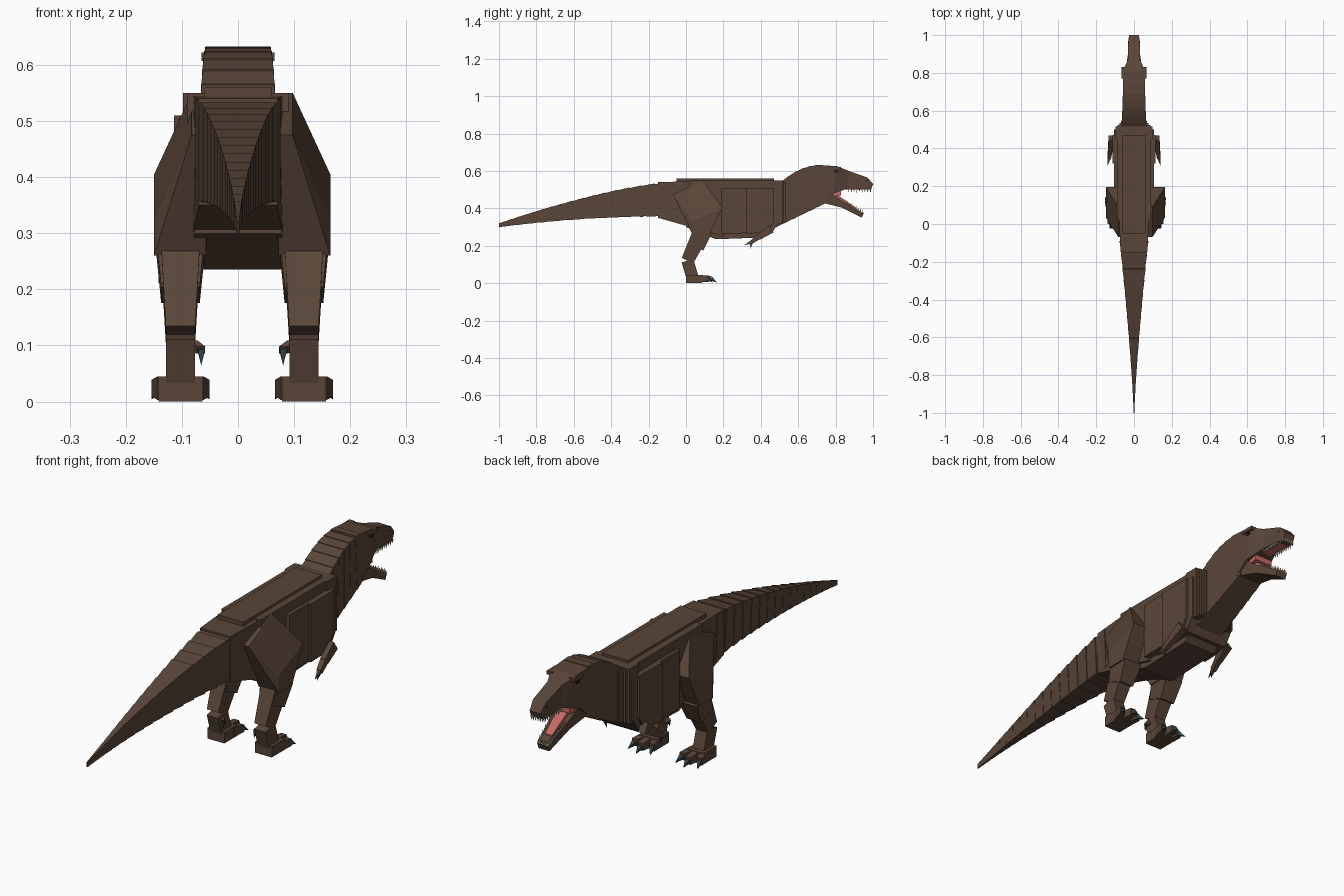
import bpy, bmesh, math
from mathutils import Vector

cube = bpy.data.objects.get("Cube")
if cube:
    bpy.data.objects.remove(cube, do_unlink=True)


def material(name, *rgb):
    mat = bpy.data.materials.new(name)
    mat.use_nodes = True
    mat.diffuse_color = (*rgb, 1)
    shader = mat.node_tree.nodes["Principled BSDF"]
    shader.inputs["Base Color"].default_value = mat.diffuse_color
    return mat


HIDE = material("brown_hide", 0.1, 0.06, 0.04)
CLAW = material("slate_claw", 0.03, 0.05, 0.06)
TOOTH = material("ivory_tooth", 0.55, 0.55, 0.36)
GUM = material("pink_mouth", 0.55, 0.14, 0.13)
EYE = material("dark_eye", 0.01, 0.01, 0.01)
SIDES = (("left", 1), ("right", -1))


def hull(name, points, mat=HIDE):
    """Flat-faced convex solid around the points."""
    bm = bmesh.new()
    for point in points:
        bm.verts.new(point)
    bmesh.ops.convex_hull(bm, input=bm.verts)
    loose = [vert for vert in bm.verts if not vert.link_faces]
    bmesh.ops.delete(bm, geom=loose, context='VERTS')
    bmesh.ops.dissolve_limit(bm, angle_limit=0.02, verts=bm.verts, edges=bm.edges)
    bmesh.ops.recalc_face_normals(bm, faces=bm.faces)
    mesh = bpy.data.meshes.new(name)
    bm.to_mesh(mesh)
    bm.free()
    mesh.materials.append(mat)
    bpy.context.collection.objects.link(bpy.data.objects.new(name, mesh))


def prism(name, half_width, profile, mat=HIDE, centre=0.0):
    """Side profile of (y, z) points carried across x."""
    hull(name, [(centre + side * half_width, y, z) for side in (-1, 1) for y, z in profile], mat)


def box(name, half_width, back, front, low, high, mat=HIDE, centre=0.0):
    corners = [(y, z) for y in (back, front) for z in (low, high)]
    prism(name, half_width, corners, mat, centre)


def ring(section, scale):
    """Rectangle from its top (y, z), bottom (y, z) and half width."""
    top, bottom = Vector(section[0:2]), Vector(section[2:4])
    middle = (top + bottom) / 2
    ends = [middle + (end - middle) * scale for end in (top, bottom)]
    return [(side * section[4] * scale, *end) for side in (-1, 1) for end in ends]


def chain(name, sections, step=1.0, mat=HIDE):
    """Row of tapered blocks; step enlarges each starting end."""
    for i, (start, end) in enumerate(zip(sections, sections[1:])):
        hull(f"{name}_{i + 1}", ring(start, step) + ring(end, 1), mat)


def blend(start, end, count, arch=0.0):
    """Even sections from start to end, with the top line arched."""
    sections = []
    for i in range(count + 1):
        t = i / count
        section = [a + (b - a) * t for a, b in zip(start, end)]
        section[1] += arch * math.sin(math.pi * t)
        sections.append(section)
    return sections


def beam(name, start, end, width, depth, taper=1.0, mat=HIDE):
    """Square bar between two points, narrowing by taper."""
    start, end = Vector(start), Vector(end)
    across = Vector((width / 2, 0, 0))
    up = (end - start).cross(across).normalized() * depth / 2
    hull(name, [point + (across * a + up * b) * size
                for point, size in ((start, 1), (end, taper))
                for a in (-1, 1) for b in (-1, 1)], mat)


def spike(name, base, tip, radius, mat):
    """Four-sided pointed claw or tooth."""
    base, tip = Vector(base), Vector(tip)
    across = (tip - base).orthogonal().normalized() * radius
    other = (tip - base).normalized().cross(across)
    hull(name, [tip] + [base + d for d in (across, other, -across, -other)], mat)


# Tail: stepped blocks, shorter and thinner towards the tip
tail = []
BLOCKS = 18
for i in range(BLOCKS + 1):
    t = 1 - (1 - i / BLOCKS) ** 1.4
    y = -0.1 - 0.9 * t
    top = 0.535 - 0.215 * t ** 1.4
    bottom = 0.36 - 0.06 * t ** 2
    tail.append((y, top, y + 0.01 * (1 - t), bottom, 0.07 * (1 - t) ** 1.3 + 0.002))
chain("tail_block", tail, 1.05)

# Hips, trunk and belly
chain("hip_block", blend((-0.15, 0.54, -0.15, 0.35, 0.07), (0.2, 0.55, 0.2, 0.25, 0.09), 4))
box("trunk", 0.09, 0.02, 0.51, 0.34, 0.55)
box("back_plate", 0.06, -0.05, 0.47, 0.5, 0.56)
prism("belly", 0.078, [(0, 0.3), (0.16, 0.235), (0.42, 0.245), (0.51, 0.34), (0.5, 0.45), (0, 0.45)])


def flank(name, half_width, back, front):
    """Side panel with its lower front corner cut away."""
    prism(name, half_width, [(back, 0.265), (front - 0.04, 0.27), (front, 0.33),
                             (front, 0.51), (back, 0.51)])


flank("rib_panel", 0.105, 0.19, 0.5)
flank("shoulder_panel", 0.114, 0.32, 0.47)

# Chest plates stepping down to the neck, then neck bands
for i in range(4):
    inset = 0.01 * i
    box(f"chest_plate_{i + 1}", 0.098 - inset, 0.45, 0.515 + inset, 0.32 + inset / 2, 0.55 - inset / 2)
chain("neck_band", blend((0.5, 0.535, 0.48, 0.3, 0.066), (0.73, 0.633, 0.75, 0.43, 0.056), 6, 0.025), 1.02)

# Skull and snout
chain("skull", [(0.7, 0.633, 0.72, 0.425, 0.058), (0.81, 0.625, 0.79, 0.48, 0.058),
                (0.87, 0.6, 0.87, 0.508, 0.033), (0.97, 0.565, 0.975, 0.5, 0.03),
                (1, 0.53, 0.99, 0.505, 0.025)])

# Lower jaw and mouth
chain("lower_jaw", [(0.75, 0.5, 0.73, 0.43, 0.054), (0.83, 0.445, 0.83, 0.405, 0.042),
                    (0.95, 0.374, 0.94, 0.35, 0.025)])
chain("tongue", blend((0.77, 0.5, 0.77, 0.47, 0.028), (0.91, 0.403, 0.91, 0.385, 0.016), 2), 1, GUM)
box("palate", 0.022, 0.79, 0.96, 0.5, 0.51, GUM)
prism("mouth_lining", 0.042, [(0.76, 0.5), (0.79, 0.465), (0.83, 0.47), (0.83, 0.51)], GUM)

# Brows, eyes, nostrils and teeth
TEETH = 9
for side, s in SIDES:
    box(f"{side}_brow", 0.013, 0.77, 0.83, 0.607, 0.622, HIDE, s * 0.052)
    box(f"{side}_eye", 0.004, 0.79, 0.81, 0.592, 0.605, EYE, s * 0.057)
    box(f"{side}_nostril", 0.004, 0.96, 0.97, 0.545, 0.552, EYE, s * 0.027)
    for i in range(TEETH):
        t = i / (TEETH - 1)
        long = 0.018 + 0.005 * (i % 2)
        upper = Vector((s * (0.03 - 0.004 * t), 0.87 + 0.115 * t, 0.504))
        lower = Vector((s * (0.034 - 0.011 * t), 0.85 + 0.095 * t, 0.427 - 0.052 * t))
        for row, root, drop in (("upper", upper, -long), ("lower", lower, long)):
            spike(f"{side}_{row}_tooth_{i + 1}", root, root + Vector((0, 0, drop)), 0.005, TOOTH)
for i in range(4):
    x = 0.011 * (i - 1.5)
    for row, y, z, drop in (("upper", 0.988, 0.507, -0.02), ("lower", 0.945, 0.374, 0.02)):
        spike(f"front_{row}_tooth_{i + 1}", (x, y, z), (x, y, z + drop), 0.005, TOOTH)

for side, s in SIDES:
    # Small arm with two fingers
    shoulder, elbow, wrist = (Vector((s * x, y, z)) for x, y, z in (
        (0.118, 0.455, 0.29), (0.126, 0.39, 0.247), (0.132, 0.35, 0.22)))
    beam(f"{side}_upper_arm", shoulder, elbow, 0.034, 0.045, 0.7)
    beam(f"{side}_forearm", elbow, wrist, 0.024, 0.026, 0.8)
    for finger, reach in (("inner", (-0.007, -0.005, -0.038)), ("outer", (0.007, -0.04, -0.017))):
        x, y, z = reach
        spike(f"{side}_{finger}_finger", wrist, wrist + Vector((s * x, y, z)), 0.011, HIDE)

    # Thigh: slanted top, upright outer face
    middle = s * 0.11 + 0.0075

    def leg(out, y, z):
        return Vector((middle + s * out, y, z))

    crest, back, slope = leg(-0.02, 0.09, 0.55), Vector((0, -0.16, -0.075)), Vector((s * 0.067, 0.105, -0.145))
    top = [crest + back * i + slope * j for i in (0, 1) for j in (0, 1)]
    inner = [(middle - s * 0.05, point.y, point.z) for point in top]
    base = [leg(out, y, 0.26) for out in (-0.045, 0.047) for y in (0.035, 0.125)]
    hull(f"{side}_thigh", top + inner + base)

    # Shin, ankle and foot
    knee, hock, heel = leg(0, 0.08, 0.27), leg(0, 0.008, 0.12), leg(0, 0.035, 0.03)
    beam(f"{side}_knee", leg(0, 0.09, 0.28), leg(0, 0.055, 0.19), 0.086, 0.1, 0.8)
    beam(f"{side}_shin", knee, hock, 0.07, 0.09, 0.75)
    beam(f"{side}_ankle", hock, heel, 0.052, 0.065)
    box(f"{side}_foot", 0.039, 0, 0.085, 0, 0.045, HIDE, middle)
    spur = leg(-0.037, 0, 0.092)
    beam(f"{side}_back_toe", leg(-0.02, 0.012, 0.1), spur, 0.02, 0.022, 0.7)
    spike(f"{side}_dewclaw", spur, spur + Vector((0, -0.008, -0.028)), 0.009, CLAW)

    # Three splayed toes with claws
    for spread, name in zip((-1, 0, 1), ("inner", "middle", "outer")):
        y = 0.135 - 0.02 * abs(spread)
        knuckle = leg(0.04 * spread, y, 0.024)
        beam(f"{side}_{name}_toe", leg(0.024 * spread, 0.06, 0.024), knuckle, 0.034, 0.042, 0.7)
        spike(f"{side}_{name}_claw", knuckle, leg(0.052 * spread, y + 0.03, 0.004), 0.014, CLAW)
